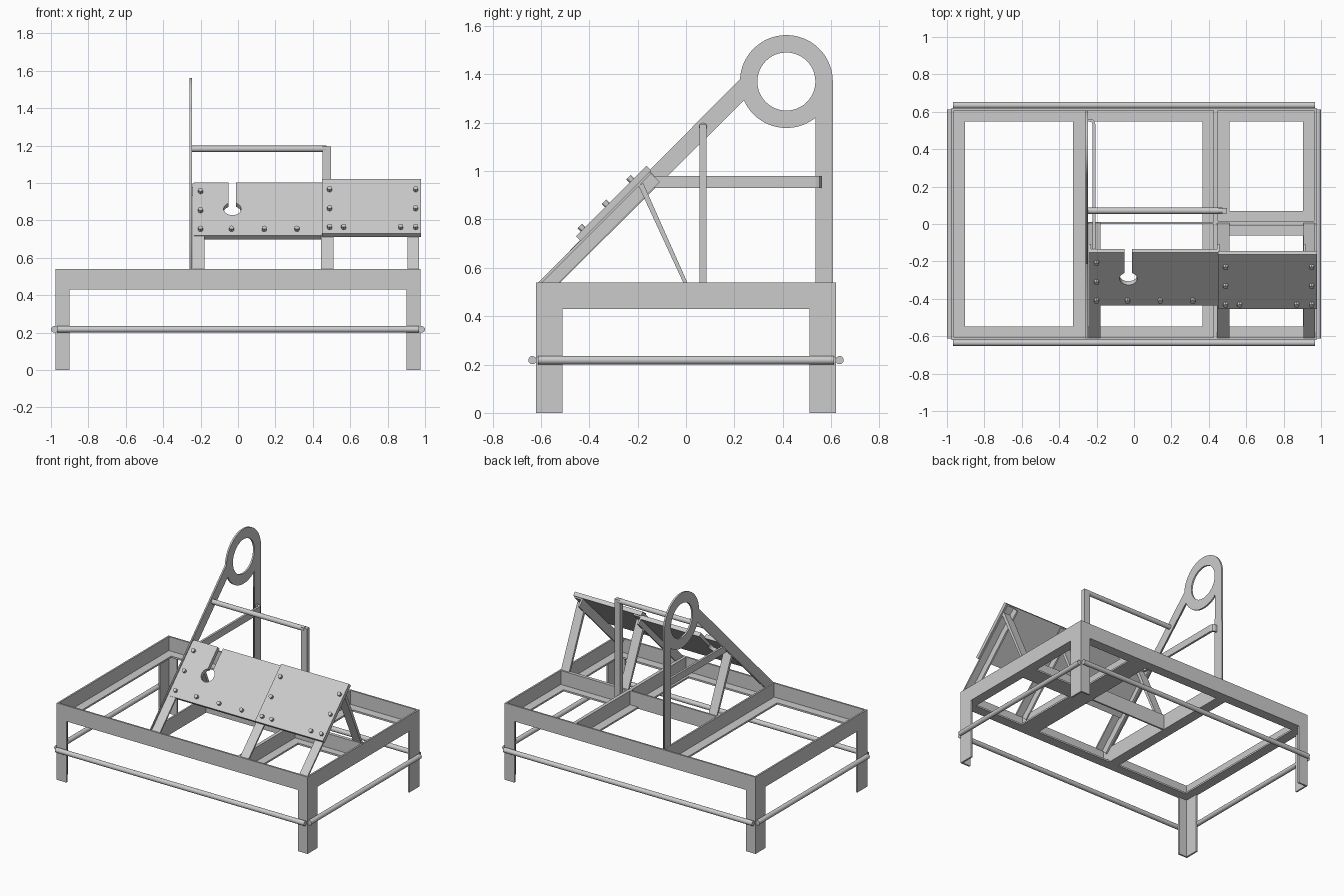
import bpy, bmesh
from math import sin, cos, radians, pi, sqrt

if "Cube" in bpy.data.objects:
    bpy.data.objects.remove(bpy.data.objects["Cube"])

T = 0.012                      # steel thickness
HX, HY = 0.975, 0.62           # half size of the base frame
Z0, Z1 = 0.43, 0.54            # rail bottom / top
SLOPE = ((0, -0.61, 0.54), (pi / 4, 0, 0))   # local y runs up the slope


def finish(name, bm, place=None):
    bmesh.ops.recalc_face_normals(bm, faces=bm.faces)
    me = bpy.data.meshes.new(name)
    bm.to_mesh(me)
    bm.free()
    ob = bpy.data.objects.new(name, me)
    bpy.context.collection.objects.link(ob)
    if place:
        ob.location, ob.rotation_euler = place
    return ob


def extrude(name, pts, axis, a, b, place=None):
    """Extrude a 2D profile along an axis; pts use the two other axes in order."""
    def put(p, t):
        return {'X': (t, p[0], p[1]), 'Y': (p[0], t, p[1]), 'Z': (p[0], p[1], t)}[axis]
    bm = bmesh.new()
    lo = [bm.verts.new(put(p, a)) for p in pts]
    hi = [bm.verts.new(put(p, b)) for p in pts]
    n = len(pts)
    bm.faces.new(lo)
    bm.faces.new(hi)
    for i in range(n):
        j = (i + 1) % n
        bm.faces.new((lo[i], lo[j], hi[j], hi[i]))
    return finish(name, bm, place)


def rect(x0, x1, y0, y1):
    return [(x0, y0), (x1, y0), (x1, y1), (x0, y1)]


def angle(x, y, w, h, t=T):
    """L profile with its corner at x, y; signed leg lengths w and h."""
    tx, ty = (t if w > 0 else -t), (t if h > 0 else -t)
    return [(x, y), (x + w, y), (x + w, y + ty), (x + tx, y + ty), (x + tx, y + h), (x, y + h)]


def arc(cx, cy, r, a0, a1, n):
    return [(cx + r * cos(radians(a0 + (a1 - a0) * i / n)),
             cy + r * sin(radians(a0 + (a1 - a0) * i / n))) for i in range(n + 1)]


def rod(name, loc, rot, radius, length, sides=20):
    bpy.ops.mesh.primitive_cylinder_add(vertices=sides, radius=radius, depth=length,
                                        location=loc, rotation=rot)
    ob = bpy.context.object
    ob.name = name
    bpy.ops.object.shade_smooth_by_angle()
    return ob


# Base frame: L profile mitred around the rectangle
bm = bmesh.new()
rings = []
for sx, sy in ((-1, -1), (1, -1), (1, 1), (-1, 1)):
    rings.append([bm.verts.new((sx * (HX - d), sy * (HY - d), z))
                  for d, z in angle(0, Z0, 0.072, Z1 - Z0)])
for k in range(4):
    r, s = rings[k], rings[(k + 1) % 4]
    for i in range(6):
        j = (i + 1) % 6
        bm.faces.new((r[i], r[j], s[j], s[i]))
finish("base_frame", bm)

# Corner legs
for sx in (-1, 1):
    for sy in (-1, 1):
        extrude("leg", angle(sx * HX, sy * HY, -sx * 0.075, -sy * 0.11), 'Z', 0, Z0)

# Lower rods around the legs
for s in (-1, 1):
    rod("long_rod", (0, s * 0.635, 0.218), (0, pi / 2, 0), 0.017, 1.935)
    rod("side_rod", (s * 0.983, 0, 0.218), (pi / 2, 0, 0), 0.017, 1.225)

# Inner cross members
H = Z1 - Z0
extrude("left_cross_beam", angle(-0.247, Z0, -0.078, H), 'Y', -HY + T, HY - T)
extrude("right_cross_beam_a", angle(0.438, Z0, -0.073, H), 'Y', -HY + T, HY - T)
extrude("right_cross_beam_b", angle(0.438, Z0, 0.072, H), 'Y', -HY + T, HY - T)
extrude("short_beam_a", angle(0.003, Z0, 0.067, H), 'X', 0.445, HX - T)
extrude("short_beam_b", angle(0.003, Z0, -0.065, H), 'X', 0.445, HX - T)
extrude("middle_plate", rect(0.0, 0.012, Z0, Z1), 'X', -0.25, 0.44)

# Tall flat side plate with an eye at the top (2D curve gives the hole)
C = (0.415, 1.37)
outer = ([(-0.61, 0.54), (-0.52, 0.54)] + arc(*C, 0.192, 204, 309, 24)
         + [(0.535, 0.54), (0.608, 0.54)] + arc(*C, 0.192, 0, 177, 36))
cu = bpy.data.curves.new("side_plate", 'CURVE')
cu.dimensions = '2D'
cu.fill_mode = 'BOTH'
cu.extrude = 0.006
for pts in (outer, arc(*C, 0.12, 0, 352.5, 47)):
    sp = cu.splines.new('POLY')
    sp.points.add(len(pts) - 1)
    for p, (a, b) in zip(sp.points, pts):
        p.co = (a, b, 0, 1)
    sp.use_cyclic_u = True
plate = bpy.data.objects.new("side_plate", cu)
bpy.context.collection.objects.link(plate)
plate.location.x = -0.252
plate.rotation_euler = (pi / 2, 0, pi / 2)
bpy.ops.object.select_all(action='DESELECT')
plate.select_set(True)
bpy.context.view_layer.objects.active = plate
bpy.ops.object.convert(target='MESH')

# Sloped supports and their back struts
for x0, x1 in ((-0.243, -0.18), (0.445, 0.51), (0.905, 0.968)):
    extrude("sloped_support", angle(x0, 0, x1 - x0, -0.062), 'Y', 0, 0.648, SLOPE)
    extrude("back_strut", [(-0.197, 0.94), (-0.177, 0.95), (0.005, 0.54), (-0.012, 0.54)],
            'X', x0, x1)

# Left panel with a keyhole slot, right panel raised above it
key = arc(-0.03, 0.452, 0.047, 115, 425, 32)
left = [(-0.235, 0.25), (0.45, 0.25), (0.45, 0.65), (-0.01, 0.65)]
left += list(reversed(key)) + [(-0.05, 0.65), (-0.235, 0.65)]
extrude("left_panel", left, 'Z', -0.025, 0.003, SLOPE)
extrude("right_panel", rect(0.45, 0.978, 0.244, 0.656), 'Z', -0.003, 0.025, SLOPE)


# Bolts, placed by their x and height on the panel
def bolt(x, z, v):
    v += 0.008
    u = (z - 0.54) * sqrt(2) - v
    s = sqrt(0.5)
    rod("bolt", (x, -0.61 + (u - v) * s, 0.54 + (u + v) * s), (pi / 4, 0, 0), 0.013, 0.022, 12)


for z in (0.755, 0.855, 0.957):
    bolt(-0.2, z, 0.003)
for x in (-0.035, 0.14, 0.315):
    bolt(x, 0.755, 0.003)
for x in (0.49, 0.95):
    for z in (0.765, 0.865, 0.967):
        bolt(x, z, 0.025)
for x in (0.565, 0.87):
    bolt(x, 0.765, 0.025)

# Flat brace behind the panel, bent at the back to meet the side plate
brace = [(-0.222, -0.15), (-0.207, -0.15), (-0.207, 0.535), (-0.213, 0.553), (-0.225, 0.56),
         (-0.25, 0.56), (-0.25, 0.548), (-0.228, 0.546), (-0.222, 0.535)]
extrude("bent_brace", brace, 'Z', 0.93, 0.98)

# Hand rail and its post
extrude("rail_post", rect(0.452, 0.497, 0.055, 0.085), 'Z', Z0 + T, 1.195)
rod("hand_rail", (0.113, 0.071, 1.183), (0, pi / 2, 0), 0.017, 0.72)
